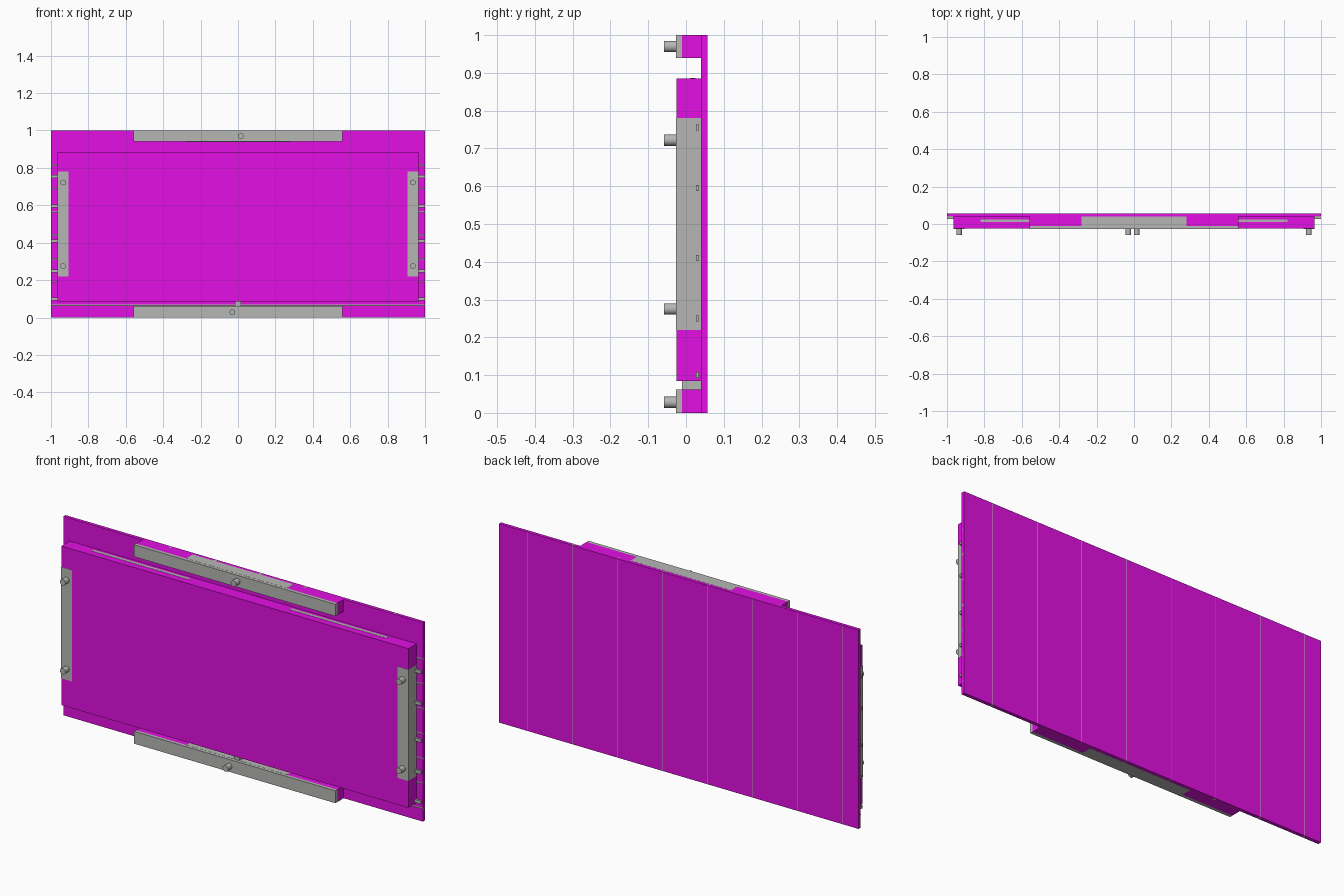
import bpy
from math import pi

if "Cube" in bpy.data.objects:
    bpy.data.objects.remove(bpy.data.objects["Cube"])


def material(name, rgb):
    m = bpy.data.materials.new(name)
    m.diffuse_color = (*rgb, 1)
    m.use_nodes = True
    m.node_tree.nodes["Principled BSDF"].inputs["Base Color"].default_value = m.diffuse_color
    return m


MAGENTA = material("magenta", (0.76, 0.005, 0.76))
GREY = material("light grey", (0.47, 0.47, 0.46))


def box(name, x, y, z, mat):
    """Box from (min, max) ranges on each axis."""
    bpy.ops.mesh.primitive_cube_add(size=1, location=[(a + b) / 2 for a, b in (x, y, z)])
    o = bpy.context.object
    o.name = name
    o.scale = [b - a for a, b in (x, y, z)]
    bpy.ops.object.transform_apply(location=False, rotation=False, scale=True)
    o.data.materials.append(mat)
    return o


def rod(name, loc, radius, length, axis, sides):
    rot = {"x": (0, pi / 2, 0), "y": (pi / 2, 0, 0), "z": (0, 0, 0)}[axis]
    bpy.ops.mesh.primitive_cylinder_add(vertices=sides, radius=radius, depth=length,
                                        location=loc, rotation=rot)
    o = bpy.context.object
    o.name = name
    bpy.ops.object.shade_smooth_by_angle()
    o.data.materials.append(GREY)
    return o


# Main panels
box("back_panel", (-1, 1), (0.04, 0.057), (0, 1), MAGENTA)
box("front_panel", (-0.965, 0.965), (-0.025, 0.04), (0.085, 0.885), MAGENTA)

# Top and bottom rails: core, grey middle and grey face strip
for name, z0, z1 in (("top", 0.94, 1.0), ("bottom", 0.0, 0.062)):
    box(name + "_rail_core", (-0.56, 0.56), (-0.01, 0.04), (z0, z1), MAGENTA)
    box(name + "_rail_middle", (-0.28, 0.28), (-0.011, 0.041), (z0 - 0.0005, z1 + 0.0005), GREY)
    box(name + "_rail_face", (-0.56, 0.56), (-0.026, -0.01), (z0, z1), GREY)
box("bottom_spacer", (-0.015, 0.015), (-0.01, 0.04), (0.06, 0.087), GREY)

for s in (-1, 1):
    # Side brackets wrapping the front panel edge
    box("side_bracket", sorted((s * 0.905, s * 0.966)), (-0.026, 0.04), (0.22, 0.78), GREY)
    # Thin strips on the front panel's top edge
    box("top_strip", sorted((s * 0.28, s * 0.82)), (0.01, 0.025), (0.88, 0.886), GREY)
    # Small side pegs
    for z in (0.1, 0.25, 0.41, 0.595, 0.755):
        box("side_peg", sorted((s * 0.96, s * 1.0)), (0.026, 0.035), (z - 0.008, z + 0.008), GREY)
    # Bracket knobs
    for z in (0.275, 0.722):
        rod("bracket_knob", (s * 0.935, -0.041, z), 0.015, 0.034, "y", 24)

# Rail knobs
rod("top_knob", (0.015, -0.041, 0.97), 0.015, 0.034, "y", 24)
rod("bottom_knob", (-0.03, -0.041, 0.028), 0.015, 0.034, "y", 24)

# Reinforcing rods embedded in the back panel
for i in range(8):
    rod("vertical_rod", (-0.91 + 0.25 * i, 0.0492, 0.5), 0.0082, 1.0, "z", 12)
for i in range(7):
    rod("horizontal_rod", (0, 0.0475, 0.065 + 0.125 * i), 0.0085, 2.0, "x", 12)
